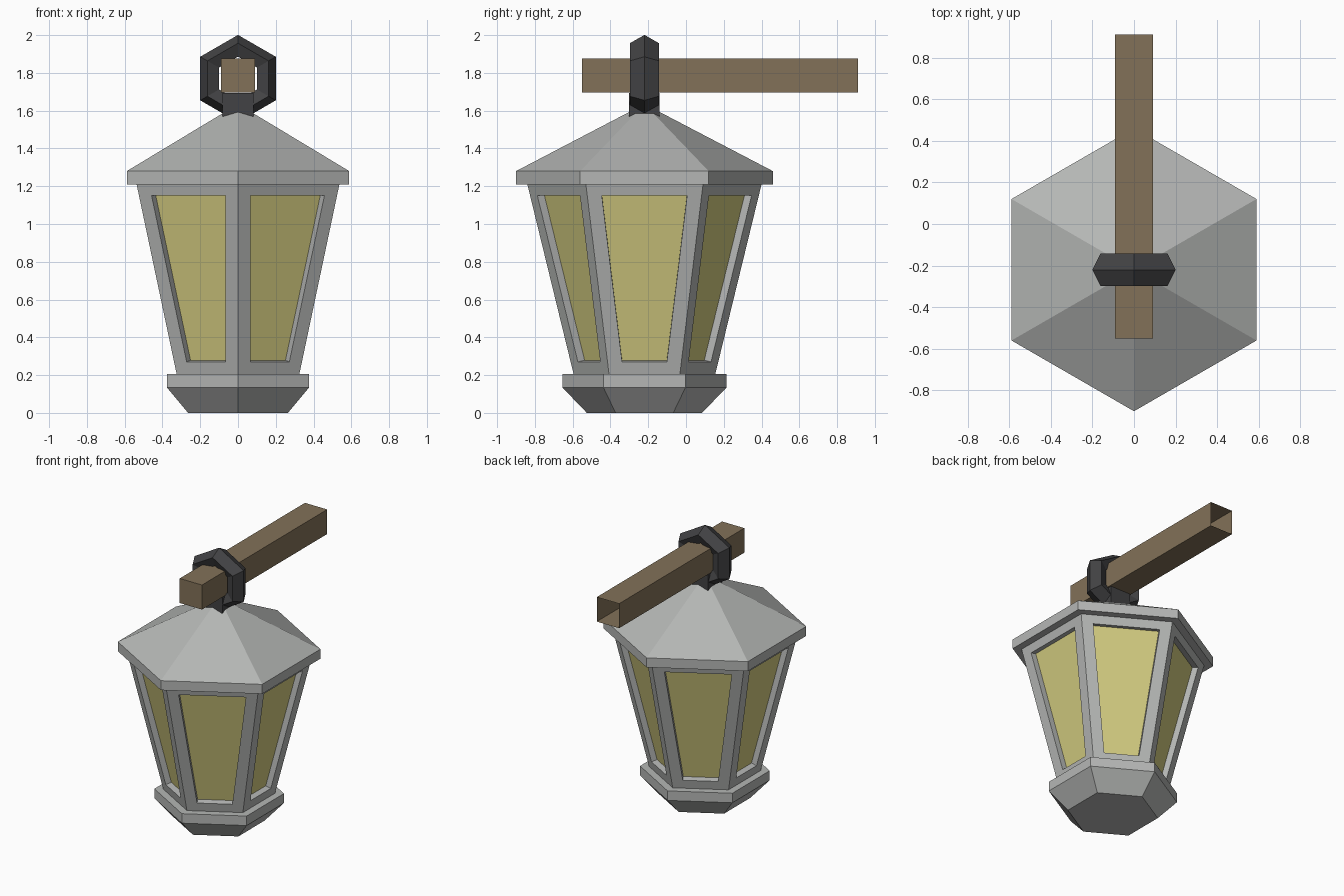
import bpy, bmesh, math
from mathutils import Vector

if "Cube" in bpy.data.objects:
    bpy.data.objects.remove(bpy.data.objects["Cube"])

CY = -0.22  # lantern axis


def material(name, rgb):
    m = bpy.data.materials.new(name)
    m.diffuse_color = (*rgb, 1)
    m.use_nodes = True
    m.node_tree.nodes["Principled BSDF"].inputs["Base Color"].default_value = m.diffuse_color
    return m


metal = material("grey_metal", (0.46, 0.47, 0.46))
glass = material("yellow_glass", (0.65, 0.60, 0.215))
wood = material("brown_wood", (0.224, 0.166, 0.098))
iron = material("dark_iron", (0.055, 0.055, 0.058))


def finish(bm, name, mat, recalc=True):
    bmesh.ops.remove_doubles(bm, verts=bm.verts, dist=1e-5)
    if recalc:
        bmesh.ops.recalc_face_normals(bm, faces=bm.faces)
    me = bpy.data.meshes.new(name)
    bm.to_mesh(me)
    bm.free()
    ob = bpy.data.objects.new(name, me)
    bpy.context.collection.objects.link(ob)
    me.materials.append(mat)
    return ob


def corner(i, r, z):
    a = math.pi / 2 + i * math.pi / 3
    return Vector((r * math.cos(a), CY + r * math.sin(a), z))


def hex_solid(name, profile, mat):
    """Stack of hexagon rings (radius, z), capped at both ends."""
    bm = bmesh.new()
    rings = []
    for r, z in profile:
        if r == 0:
            rings.append([bm.verts.new((0, CY, z))] * 6)
        else:
            rings.append([bm.verts.new(corner(i, r, z)) for i in range(6)])
    for lo, hi in zip(rings, rings[1:]):
        for i in range(6):
            j = (i + 1) % 6
            bm.faces.new(list(dict.fromkeys((lo[i], lo[j], hi[j], hi[i]))))
    for ring in (rings[0], rings[-1]):
        if ring[0] != ring[1]:
            bm.faces.new(ring)
    return finish(bm, name, mat)


def box(name, lo, hi, mat, open_back=False):
    bm = bmesh.new()
    bmesh.ops.create_cube(bm, size=1)
    for v in bm.verts:
        v.co = [(l + h) / 2 + c * (h - l) for l, h, c in zip(lo, hi, v.co)]
    if open_back:
        bm.normal_update()
        back = [f for f in bm.faces if f.normal.y > 0.9]
        bmesh.ops.delete(bm, geom=back, context='FACES')
    return finish(bm, name, mat, recalc=False)


# base and roof
hex_solid("base", [(0.305, 0), (0.435, 0.135), (0.435, 0.205)], metal) \
    .data.update()
hex_solid("roof", [(0.68, 1.21), (0.68, 1.28), (0, 1.635)], metal)

# body: six tapered sides, each a frame around a recessed pane
Z0, Z1, R0, R1 = 0.205, 1.21, 0.375, 0.62
BORDER, DEPTH = 0.077, 0.042
bm = bmesh.new()
for i in range(6):
    outer = [corner(i, R0, Z0), corner(i + 1, R0, Z0),
             corner(i + 1, R1, Z1), corner(i, R1, Z1)]
    normal = (outer[1] - outer[0]).cross(outer[3] - outer[0]).normalized()
    along = (outer[1] - outer[0]).normalized()
    opening = []
    for k, z, s in ((0, 0.27, 1), (1, 0.27, -1), (1, 1.15, -1), (0, 1.15, 1)):
        r = R0 + (R1 - R0) * (z - Z0) / (Z1 - Z0)
        opening.append(corner(i + k, r, z) + along * BORDER * s)
    pane = [p - normal * DEPTH for p in opening]
    loops = [[bm.verts.new(p) for p in l] for l in (outer, opening, pane)]
    for a, b in zip(loops, loops[1:]):
        for k in range(4):
            n = (k + 1) % 4
            bm.faces.new((a[k], a[n], b[n], b[k]))
    bm.faces.new(loops[2]).material_index = 1
body = finish(bm, "lantern_body", metal, recalc=False)
body.data.materials.append(glass)

# hanging ring: hexagonal loop with a five-sided section
bm = bmesh.new()
loops = []
for i in range(6):
    a = math.pi / 2 + i * math.pi / 3
    loop = []
    for k in range(5):
        t = 2 * math.pi * k / 5
        r = (0.145 + 0.055 * math.cos(t)) / math.cos(math.pi / 6)
        loop.append(bm.verts.new((r * math.cos(a), CY + 0.081 * math.sin(t),
                                  1.77 + r * math.sin(a))))
    loops.append(loop)
for i in range(6):
    a, b = loops[i], loops[(i + 1) % 6]
    for k in range(5):
        n = (k + 1) % 5
        bm.faces.new((a[k], a[n], b[n], b[k]))
finish(bm, "hanging_ring", iron)

# block joining ring and roof, and the wooden beam (open at the wall end)
box("ring_block", (-0.083, CY - 0.081, 1.52), (0.083, CY + 0.081, 1.693), iron)
box("beam", (-0.091, -0.55, 1.695), (0.091, 0.91, 1.876), wood, open_back=True)
